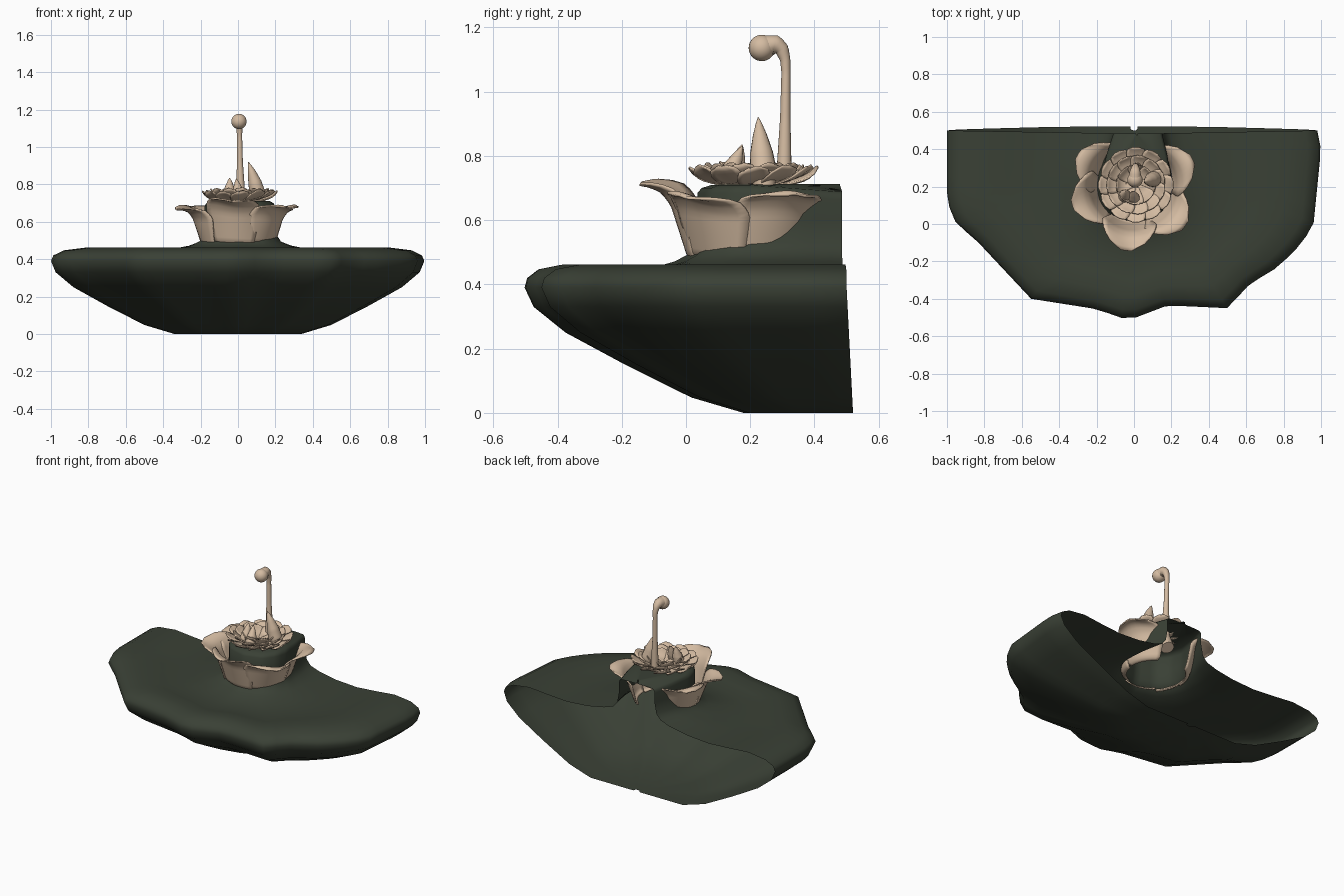
import bpy, math, random
from mathutils import Vector

if "Cube" in bpy.data.objects:
    bpy.data.objects.remove(bpy.data.objects["Cube"])
random.seed(4)


def material(name, rgb):
    m = bpy.data.materials.new(name)
    m.diffuse_color = (*rgb, 1)
    m.use_nodes = True
    m.node_tree.nodes["Principled BSDF"].inputs["Base Color"].default_value = m.diffuse_color
    return m


GREEN = material("dark_green", (0.042, 0.052, 0.036))
PEACH = material("peach", (0.66, 0.50, 0.36))


def make(name, verts, faces, mat, angle=50):
    me = bpy.data.meshes.new(name)
    me.from_pydata([tuple(v) for v in verts], [], faces)
    me.materials.append(mat)
    ob = bpy.data.objects.new(name, me)
    bpy.context.collection.objects.link(ob)
    bpy.ops.object.select_all(action='DESELECT')
    ob.select_set(True)
    bpy.context.view_layer.objects.active = ob
    bpy.ops.object.shade_smooth_by_angle(angle=math.radians(angle))
    return ob


def strip(rings, closed=False):
    """Quads between equally long rings stored one after another."""
    n = len(rings[0])
    faces = []
    for r in range(len(rings) - 1):
        for i in range(n if closed else n - 1):
            j = (i + 1) % n
            faces.append((r * n + i, r * n + j, (r + 1) * n + j, (r + 1) * n + i))
    return [v for ring in rings for v in ring], faces


def resample(pts, n):
    pts = [Vector(p) for p in pts]
    d = [0]
    for a, b in zip(pts, pts[1:]):
        d.append(d[-1] + (b - a).length)
    out, k = [], 0
    for i in range(n):
        t = d[-1] * i / (n - 1)
        while k < len(pts) - 2 and d[k + 1] < t:
            k += 1
        out.append(pts[k].lerp(pts[k + 1], (t - d[k]) / (d[k + 1] - d[k])))
    return out


def interp(table, t):
    for a, b in zip(table, table[1:]):
        if t <= b[0]:
            f = (t - a[0]) / (b[0] - a[0])
            return [p + (q - p) * f for p, q in zip(a[1:], b[1:])]
    return list(table[-1][1:])


# Base: open-backed shell, hull and top sheet rising into the pedestal
N = 41
rim = resample([(-1, .5), (-1, .12), (-.95, 0), (-.85, -.08), (-.55, -.4), (-.2, -.455),
                (-.03, -.515), (.18, -.435), (.5, -.45), (.62, -.32), (.77, -.23),
                (.9, -.1), (.96, 0), (1, .4), (.98, .5)], N)
collar = resample([(-.11, .485), (-.15, .36), (-.18, .22), (-.165, .14), (-.11, .07), (.01, .035),
                   (.13, .07), (.185, .14), (.2, .22), (.18, .36), (.15, .485)], N)
rings = []
for s, z in [(.02, 0), (.34, 0), (.5, .048), (.7, .15), (.88, .25), (.975, .33), (1, .39)]:
    rings.append([Vector((p.x * s, .5 + .02 * (1 - z / .39) + (p.y - .5) * s, z)) for p in rim])
for t, z in [(.985, .42), (.92, .447), (.78, .462), (.62, .45), (.45, .44), (.27, .45), (.13, .472),
             (.05, .495), (.015, .53)]:
    rings.append([Vector((*c.lerp(p, t), z)) for c, p in zip(collar, rim)])
for s, z in [(1, .6), (1, .685), (.97, .7), (.9, .71), (.5, .713), (.02, .713)]:
    rings.append([Vector((.015 + (c.x - .015) * s, .485 + (c.y - .485) * s,
                          z - .022 * max(0, (c.y - .15) / .335) * (z > .65))) for c in collar])
make("base_shell", *strip(rings), GREEN, 60)


def petal(name, center, ang, profile, nu=9, nv=10, cup=.3, tilt=0.0, lift=0.0, thick=.008):
    """Profile rows: v, radius, height, half width."""
    rad = Vector((math.cos(ang), math.sin(ang), 0))
    tan = Vector((-rad.y, rad.x, 0))
    grid = []
    for j in range(nv + 1):
        v = j / nv
        r, z, w = interp(profile, v)
        row = []
        for i in range(nu):
            u = 2 * i / (nu - 1) - 1
            x = u * w
            wave = .012 * math.sin(3 * u + ang * 5) * v * v * (w / .15)
            row.append(Vector(center) + rad * (r - cup * x * x / .1)
                       + tan * x + Vector((0, 0, z + lift * v + wave + tilt * x)))
        grid.append(row)
    ob = make(name, *strip(grid), PEACH, 60)
    m = ob.modifiers.new("thickness", 'SOLIDIFY')
    m.thickness = thick
    m.offset = 0
    return ob


# Five large cupped petals round the pedestal
BIG = [(0, .175, .48, .085), (.12, .195, .49, .105), (.45, .225, .57, .13), (.65, .245, .625, .145),
       (.8, .275, .66, .14), (.9, .31, .672, .115), (.97, .335, .672, .075), (1, .345, .668, .03)]
for k, (deg, lift) in enumerate([(-97, .045), (-38, .005), (25, .01), (150, .01), (197, .0)]):
    petal(f"outer_petal_{k}", (0, .2, 0), math.radians(deg), BIG, nu=11, nv=16,
          cup=.28, lift=lift, tilt=random.uniform(-.1, .1))

# Rosette of small petals on top
SMALL = [(0, .03, .715, .02), (.4, .11, .718, .042), (.7, .16, .733, .054), (.88, .188, .752, .045),
         (1, .2, .764, .015)]
for row, (count, s, dz) in enumerate([(12, 1, 0), (11, .78, .008), (8, .52, .012)]):
    prof = [(v, r * s, z + dz, w * (.6 + .4 * s)) for v, r, z, w in SMALL]
    for k in range(count):
        petal(f"rosette_petal_{row}_{k}", (.01, .21, 0), 2 * math.pi * (k + .5 * row) / count, prof,
              nu=7, nv=8, cup=-.1, lift=random.uniform(-.004, .006), tilt=.15, thick=.006)


def tube(name, table, steps=24, sides=16):
    """Table rows: t, x, y, z, radius."""
    pts = [interp(table, i / steps) for i in range(steps + 1)]
    rings = []
    for i, p in enumerate(pts):
        a, b = pts[max(i - 1, 0)], pts[min(i + 1, steps)]
        t = (Vector(b[:3]) - Vector(a[:3])).normalized()
        n1 = (Vector((1, 0, 0)) - t * t.x).normalized()
        n2 = t.cross(n1)
        rings.append([Vector(p[:3]) + p[3] * (n1 * math.cos(q) + n2 * math.sin(q))
                      for q in (2 * math.pi * k / sides for k in range(sides))])
    v, f = strip(rings, True)
    f += [tuple(reversed(range(sides))), tuple(range(len(v) - sides, len(v)))]
    return make(name, v, f, PEACH, 60)


# Tall stem hooking forward into a ball
tube("curled_stem", [(0, .015, .305, .62, .026), (.15, .015, .305, .74, .024), (.45, .01, .309, .92, .016),
                     (.68, .008, .311, 1.06, .014), (.75, .008, .309, 1.10, .016),
                     (.82, .007, .298, 1.132, .022), (.88, .006, .278, 1.147, .029),
                     (.95, .005, .25, 1.142, .034), (1, .005, .235, 1.138, .034)], 50)
bpy.ops.mesh.primitive_uv_sphere_add(segments=24, ring_count=16, radius=.041, location=(.005, .236, 1.136))
ball = bpy.context.object
ball.name = "stem_ball"
ball.data.materials.append(PEACH)
bpy.ops.object.shade_smooth()


# Pointed buds round the stem
def bud(name, base, tip, r):
    rows = []
    for t, k in [(0, .8), (.25, 1), (.5, .85), (.75, .52), (.92, .22), (1, .03)]:
        p = Vector(base).lerp(Vector(tip), t)
        bow = .12 * r * math.sin(math.pi * t)
        rows.append((t, p.x + bow, p.y, p.z, r * k))
    tube(name, rows)


bud("tall_bud", (.115, .245, .70), (.055, .225, .92), .042)
bud("left_bud", (-.055, .14, .71), (-.045, .175, .835), .034)
bud("middle_bud", (.0, .12, .71), (-.01, .175, .83), .032)

# Short stalk under the rosette, seen through the open back
tube("stalk", [(0, .02, .33, .6, .04), (1, .015, .27, .715, .045)], 6)
